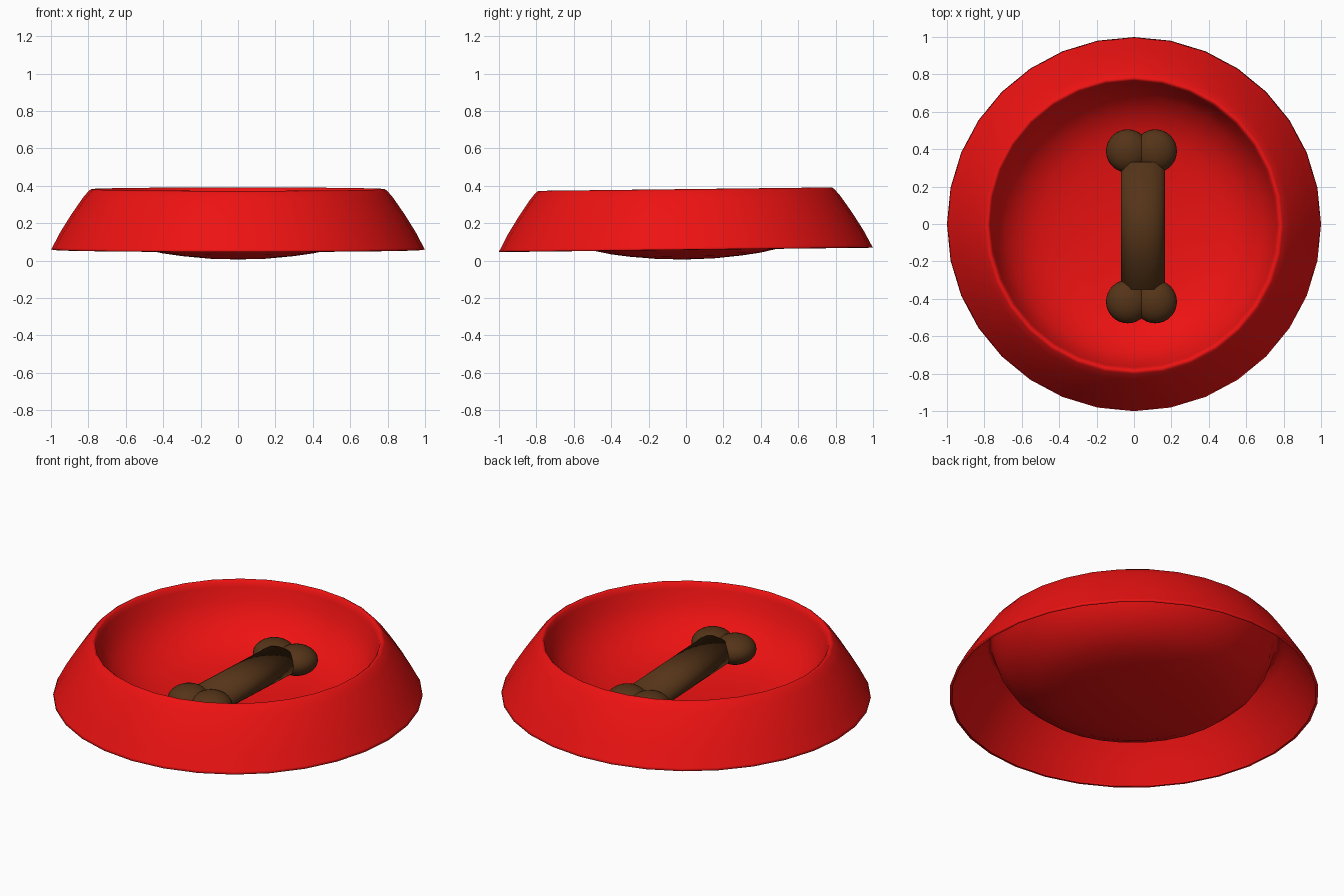
import bpy, bmesh, math
from mathutils import Matrix, Vector

if "Cube" in bpy.data.objects:
    bpy.data.objects.remove(bpy.data.objects["Cube"])


def material(name, color):
    m = bpy.data.materials.new(name)
    m.diffuse_color = color
    m.use_nodes = True
    m.node_tree.nodes["Principled BSDF"].inputs["Base Color"].default_value = m.diffuse_color
    return m


def finish(name, bm, mat):
    bmesh.ops.recalc_face_normals(bm, faces=bm.faces)
    for f in bm.faces:
        f.smooth = True
    me = bpy.data.meshes.new(name)
    bm.to_mesh(me)
    bm.free()
    me.materials.append(mat)
    ob = bpy.data.objects.new(name, me)
    bpy.context.collection.objects.link(ob)
    return ob


red = material("red_plastic", (0.85, 0.006, 0.006, 1))
brown = material("brown_biscuit", (0.09, 0.034, 0.009, 1))

# Bowl: open shell profile (radius, z) from floor centre over the rim to the foot
profile = [(0, 0.006), (0.15, 0.010), (0.3, 0.024), (0.4, 0.038), (0.5, 0.06),
           (0.6, 0.105), (0.69, 0.185), (0.74, 0.27), (0.763, 0.345),
           (0.772, 0.372), (0.784, 0.382), (0.797, 0.374), (0.83, 0.335),
           (0.89, 0.248), (0.95, 0.152), (0.992, 0.072), (1.0, 0.059), (0.985, 0.057)]
bm = bmesh.new()
verts = [bm.verts.new((r, 0, z)) for r, z in profile]
edges = [bm.edges.new(pair) for pair in zip(verts, verts[1:])]
bmesh.ops.spin(bm, geom=verts + edges, cent=(0, 0, 0), axis=(0, 0, 1),
               angle=math.tau, steps=32)
bmesh.ops.remove_doubles(bm, verts=bm.verts, dist=0.0005)
# An open shell needs its winding set explicitly: floor faces up
bowl = finish("bowl", bm, red)
if min(bowl.data.polygons, key=lambda p: p.center.xy.length).normal.z < 0:
    bowl.data.flip_normals()
bowl.rotation_euler.x = 0.0118

# Bone: flattened knobs at both ends of a flattened shaft, tipped slightly
R, RZ = 0.116, 0.08
FRONT, BACK = Vector((0.04, -0.415, 0.185)), Vector((0.04, 0.39, 0.15))
for end, centre in (("front", FRONT), ("back", BACK)):
    for side, dx in (("left", -0.0735), ("right", 0.0735)):
        bm = bmesh.new()
        bmesh.ops.create_uvsphere(bm, u_segments=32, v_segments=16, radius=1)
        bmesh.ops.scale(bm, vec=(R, R, RZ), verts=bm.verts)
        knob = finish(f"bone_knob_{end}_{side}", bm, brown)
        knob.location = centre + Vector((dx, 0, 0))

bm = bmesh.new()
bmesh.ops.create_cone(bm, cap_ends=True, segments=32, radius1=1, radius2=1, depth=0.68)
bmesh.ops.scale(bm, vec=(0.117, RZ, 1), verts=bm.verts)
bmesh.ops.rotate(bm, verts=bm.verts, cent=(0, 0, 0),
                 matrix=Matrix.Rotation(math.pi / 2, 3, 'X'))
shaft = finish("bone_shaft", bm, brown)
shaft.location = (FRONT + BACK) / 2 + Vector((0.008, 0, 0))
shaft.rotation_euler.x = math.atan2(BACK.z - FRONT.z, BACK.y - FRONT.y)
